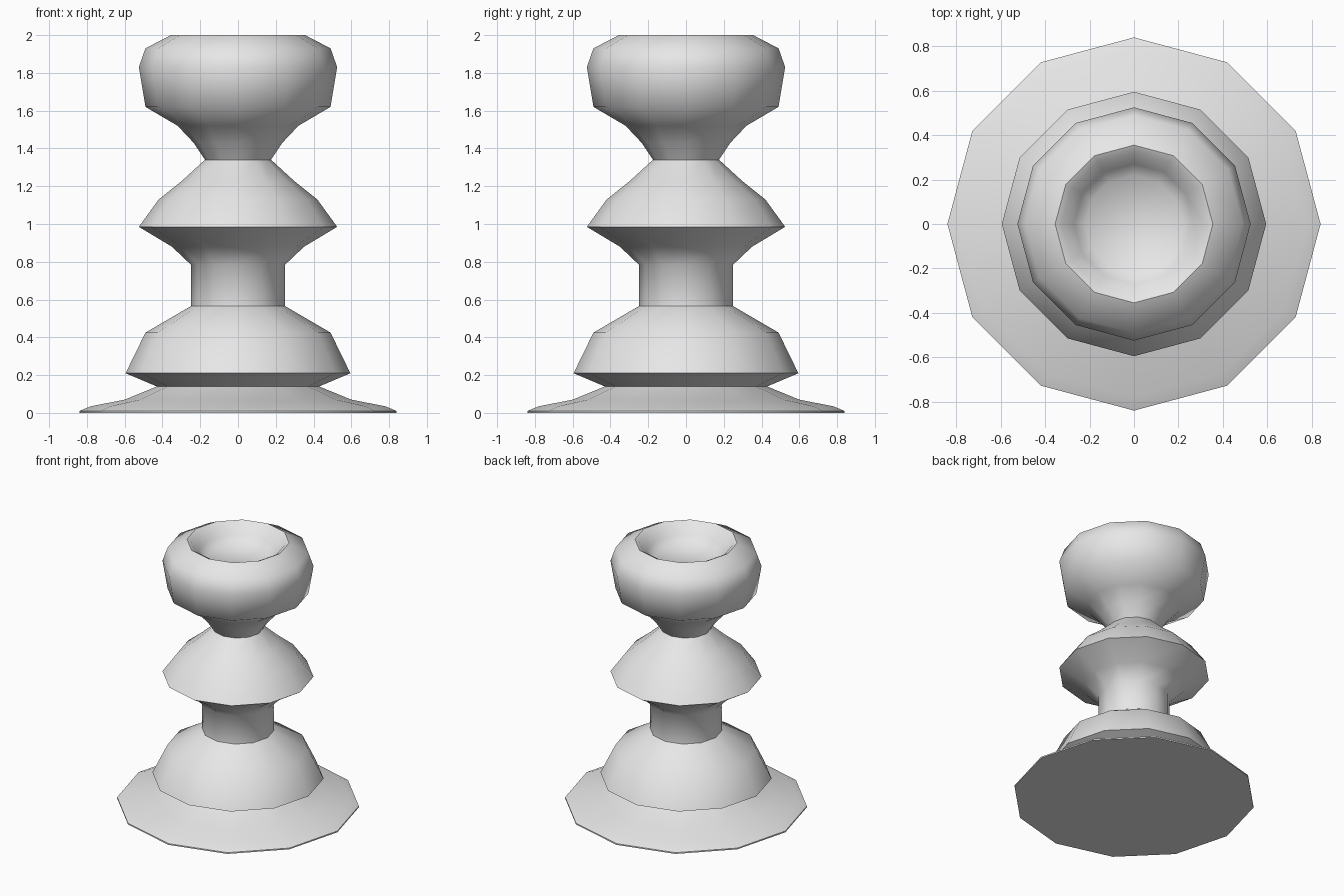
import bpy
import bmesh
import math

SIDES = 12

default_cube = bpy.data.objects.get("Cube")
if default_cube:
    bpy.data.objects.remove(default_cube, do_unlink=True)

grey = bpy.data.materials.new("light grey")
grey.use_nodes = True
grey.diffuse_color = (0.8, 0.8, 0.8, 1)
grey.node_tree.nodes["Principled BSDF"].inputs["Base Color"].default_value = (0.8, 0.8, 0.8, 1)


def lathe(name, profile, cap_start=False, cap_end=False):
    """Turn a (radius, height) profile around z into a twelve-sided part."""
    bm = bmesh.new()
    rings = []
    for radius, height in profile:
        ring = []
        for i in range(SIDES):
            angle = math.tau * i / SIDES
            ring.append(bm.verts.new((radius * math.cos(angle), radius * math.sin(angle), height)))
        rings.append(ring)
    for low, high in zip(rings, rings[1:]):
        for i in range(SIDES):
            j = (i + 1) % SIDES
            bm.faces.new((low[i], low[j], high[j], high[i]))
    if cap_start:
        bm.faces.new(rings[0][::-1])
    if cap_end:
        bm.faces.new(rings[-1])
    mesh = bpy.data.meshes.new(name)
    bm.to_mesh(mesh)
    bm.free()
    mesh.materials.append(grey)
    obj = bpy.data.objects.new(name, mesh)
    bpy.context.collection.objects.link(obj)
    bpy.ops.object.select_all(action="DESELECT")
    obj.select_set(True)
    bpy.context.view_layer.objects.active = obj
    bpy.ops.object.shade_smooth_by_angle(angle=math.radians(50))
    return obj


# Wide thin foot with a closed underside
lathe("base_plate", [(0.84, 0), (0.84, 0.01), (0.78, 0.035), (0.6, 0.07), (0.43, 0.14)],
      cap_start=True)

# Rounded lower bell
lathe("lower_bell", [(0.43, 0.14), (0.595, 0.21), (0.49, 0.425), (0.25, 0.565)])

# Straight stem flaring into the ridged middle knob
lathe("stem_and_knob", [(0.25, 0.565), (0.25, 0.785), (0.35, 0.88), (0.525, 0.985),
                        (0.42, 1.13), (0.295, 1.23), (0.175, 1.34)])

# Cup with a rounded rim and a shallow bowl
lathe("cup", [(0.175, 1.34), (0.235, 1.43), (0.32, 1.52), (0.49, 1.62), (0.525, 1.83),
              (0.49, 1.93), (0.355, 2.0), (0.325, 1.985), (0.27, 1.92), (0.22, 1.87)],
      cap_end=True)
